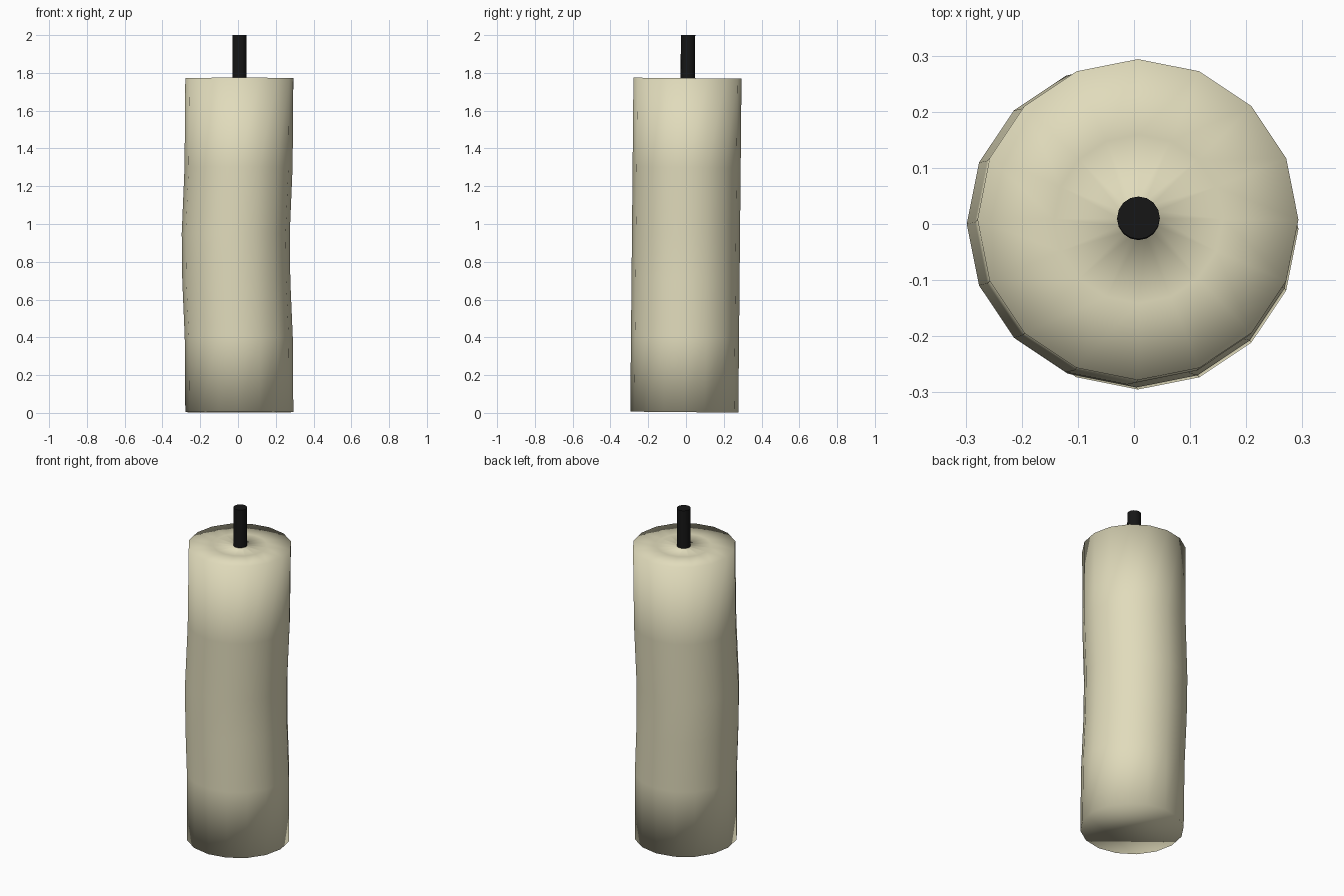
import bpy, bmesh, math

if "Cube" in bpy.data.objects:
    bpy.data.objects.remove(bpy.data.objects["Cube"])

SIDES = 16
TILT = 0.0095  # slight lean towards +y


def material(name, rgb):
    m = bpy.data.materials.new(name)
    m.diffuse_color = (*rgb, 1)
    m.use_nodes = True
    m.node_tree.nodes["Principled BSDF"].inputs["Base Color"].default_value = m.diffuse_color
    return m


def loft(name, rings, sides, mat):
    """Skin a stack of (x, y, z, radius) rings, capped at both ends."""
    bm = bmesh.new()
    loops = []
    for x, y, z, r in rings:
        loop = []
        for i in range(sides):
            a = 2 * math.pi * i / sides
            dy = r * math.sin(a)
            loop.append(bm.verts.new((x + r * math.cos(a), y + dy, z - TILT * dy)))
        loops.append(loop)
    for lo, hi in zip(loops, loops[1:]):
        for i in range(sides):
            j = (i + 1) % sides
            bm.faces.new((lo[i], lo[j], hi[j], hi[i]))
    bm.faces.new(loops[0][::-1])
    bm.faces.new(loops[-1])
    for f in bm.faces:
        f.smooth = True
    me = bpy.data.meshes.new(name)
    bm.to_mesh(me)
    bm.free()
    me.materials.append(mat)
    ob = bpy.data.objects.new(name, me)
    bpy.context.collection.objects.link(ob)
    return ob


wax = material("wax", (0.75, 0.71, 0.50))
black = material("charred_wick", (0.008, 0.008, 0.008))

# Candle body: bowed shaft, fully smooth, flat top running into a collar inside the wick
R = 0.286
shaft = [(0.007, 0.004), (0.004, 0.40), (-0.009, 0.70),
         (-0.012, 0.95), (0.003, 1.30), (0.007, 1.772)]
rings = [(x, -0.009 + TILT * z, z, R) for x, z in shaft]
rings += [(0.008, 0.009, 1.772, 0.15), (0.008, 0.010, 1.770, 0.034),
          (0.008, 0.010, 1.80, 0.034)]
loft("candle_body", rings, SIDES, wax)

# Wick
wick = loft("wick", [(0.008, 0.009, 1.75, 0.038), (0.008, 0.011, 2.0, 0.038)], SIDES, black)
bpy.context.view_layer.objects.active = wick
wick.select_set(True)
bpy.ops.object.shade_smooth_by_angle(angle=math.radians(40))
